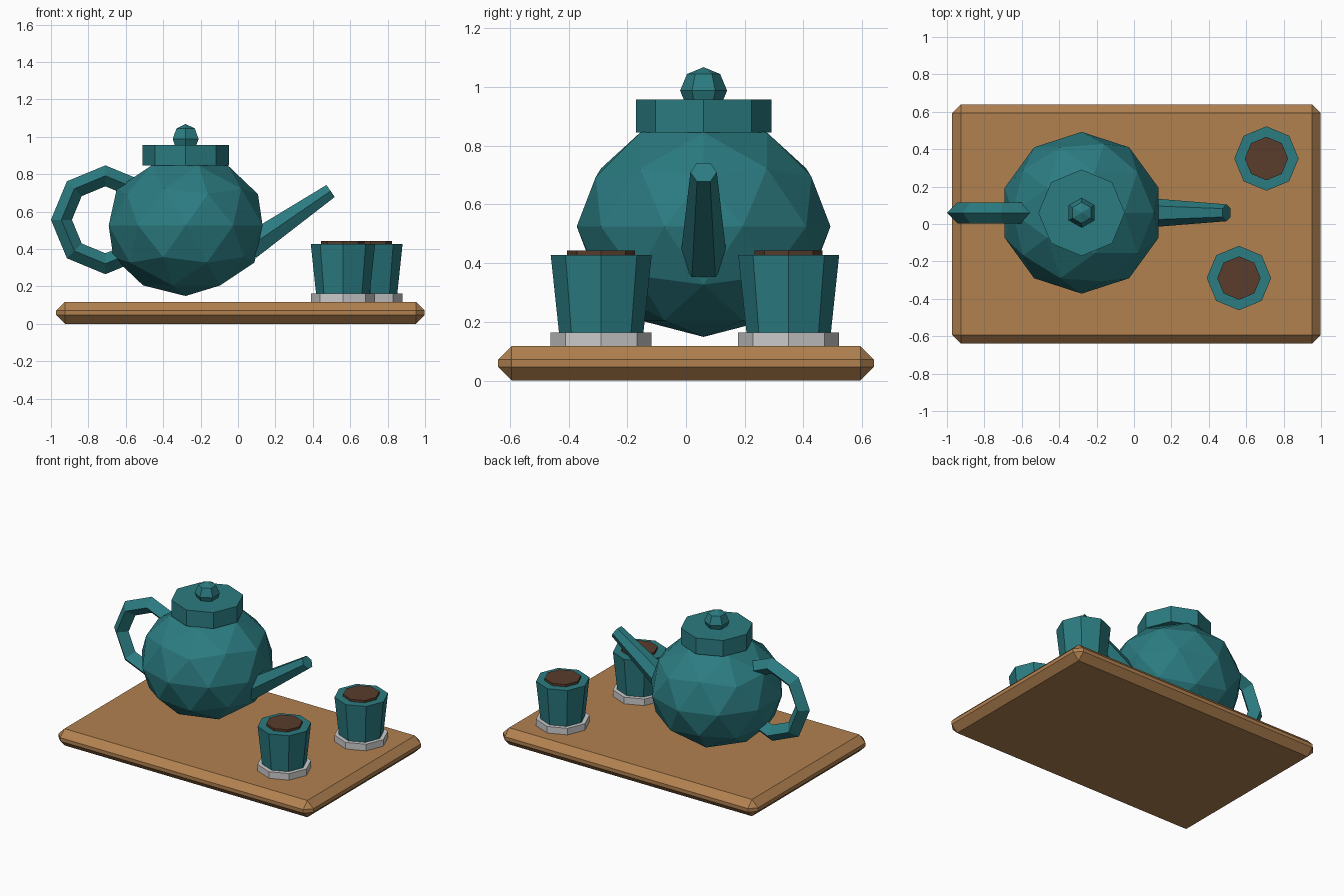
import bpy, bmesh
from math import radians, cos, sin, pi
from mathutils import Matrix, Vector

if "Cube" in bpy.data.objects:
    bpy.data.objects.remove(bpy.data.objects["Cube"])


def material(name, rgb):
    m = bpy.data.materials.new(name)
    m.diffuse_color = (*rgb, 1)
    m.use_nodes = True
    m.node_tree.nodes["Principled BSDF"].inputs["Base Color"].default_value = m.diffuse_color
    return m


TEAL = material("teal_glaze", (0.024, 0.2, 0.22))
WOOD = material("wood", (0.44, 0.22, 0.08))
TEA = material("tea", (0.1, 0.045, 0.025))


def finish(name, bm, loc, mat=None):
    bmesh.ops.recalc_face_normals(bm, faces=bm.faces)
    me = bpy.data.meshes.new(name)
    bm.to_mesh(me)
    bm.free()
    if mat:
        me.materials.append(mat)
    ob = bpy.data.objects.new(name, me)
    ob.location = loc
    bpy.context.collection.objects.link(ob)
    return ob


def frustum(name, sides, r1, r2, x, y, z0, z1, mat=None):
    bm = bmesh.new()
    bmesh.ops.create_cone(bm, cap_ends=True, segments=sides,
                          radius1=r1, radius2=r2, depth=z1 - z0)
    return finish(name, bm, (x, y, (z0 + z1) / 2), mat)


# tray with chamfered edges
bm = bmesh.new()
bmesh.ops.create_cube(bm, size=1, matrix=Matrix.Diagonal((1.97, 1.28, 0.117, 1)))
bmesh.ops.bevel(bm, geom=bm.edges[:], offset=0.046, segments=1,
                profile=0.5, affect='EDGES')
finish("tray", bm, (0.013, 0, 0.0585), WOOD)

PX, PY = -0.28, 0.06

# pot body: slightly squashed faceted ball
bm = bmesh.new()
bmesh.ops.create_icosphere(bm, subdivisions=2, radius=0.4325,
                           matrix=Matrix.Diagonal((1, 1, 0.87, 1)))
finish("pot_body", bm, (PX, PY, 0.525), TEAL)

# lid and knob
frustum("lid", 8, 0.231, 0.231, PX, PY, 0.845, 0.957, TEAL)
bm = bmesh.new()
bmesh.ops.create_uvsphere(bm, u_segments=6, v_segments=4, radius=0.08)
finish("lid_knob", bm, (PX, PY, 0.988), TEAL)

# spout: tapered six-sided tube pointing up and to the right
base, tip = Vector((0.058, PY, 0.41)), Vector((0.495, PY, 0.71))
axis = tip - base
spout = frustum("spout", 6, 0.08, 0.045, 0, 0, 0, axis.length, TEAL)
spout.location = (base + tip) / 2
spout.rotation_euler = (0, radians(90) - Vector((axis.x, axis.z)).angle(Vector((1, 0))), 0)

# handle: eight-segment ring with a diamond section
bm = bmesh.new()
rings = []
for i in range(8):
    a = i * pi / 4
    rings.append([bm.verts.new(((0.235 + 0.056 * cos(b)) * cos(a), 0.056 * sin(b),
                                (0.235 + 0.056 * cos(b)) * sin(a)))
                  for b in (0, pi / 2, pi, 3 * pi / 2)])
for i in range(8):
    p, q = rings[i], rings[(i + 1) % 8]
    for j in range(4):
        k = (j + 1) % 4
        bm.faces.new((p[j], q[j], q[k], p[k]))
finish("handle", bm, (-0.709, PY, 0.556), TEAL)

# cups on saucers, filled with tea
for side, x, y in (("back", 0.708, 0.35), ("front", 0.561, -0.289)):
    frustum(side + "_saucer", 8, 0.172, 0.172, x, y, 0.115, 0.163)
    frustum(side + "_cup", 8, 0.143, 0.172, x, y, 0.155, 0.427, TEAL)
    frustum(side + "_tea", 8, 0.116, 0.116, x, y, 0.41, 0.443, TEA)
